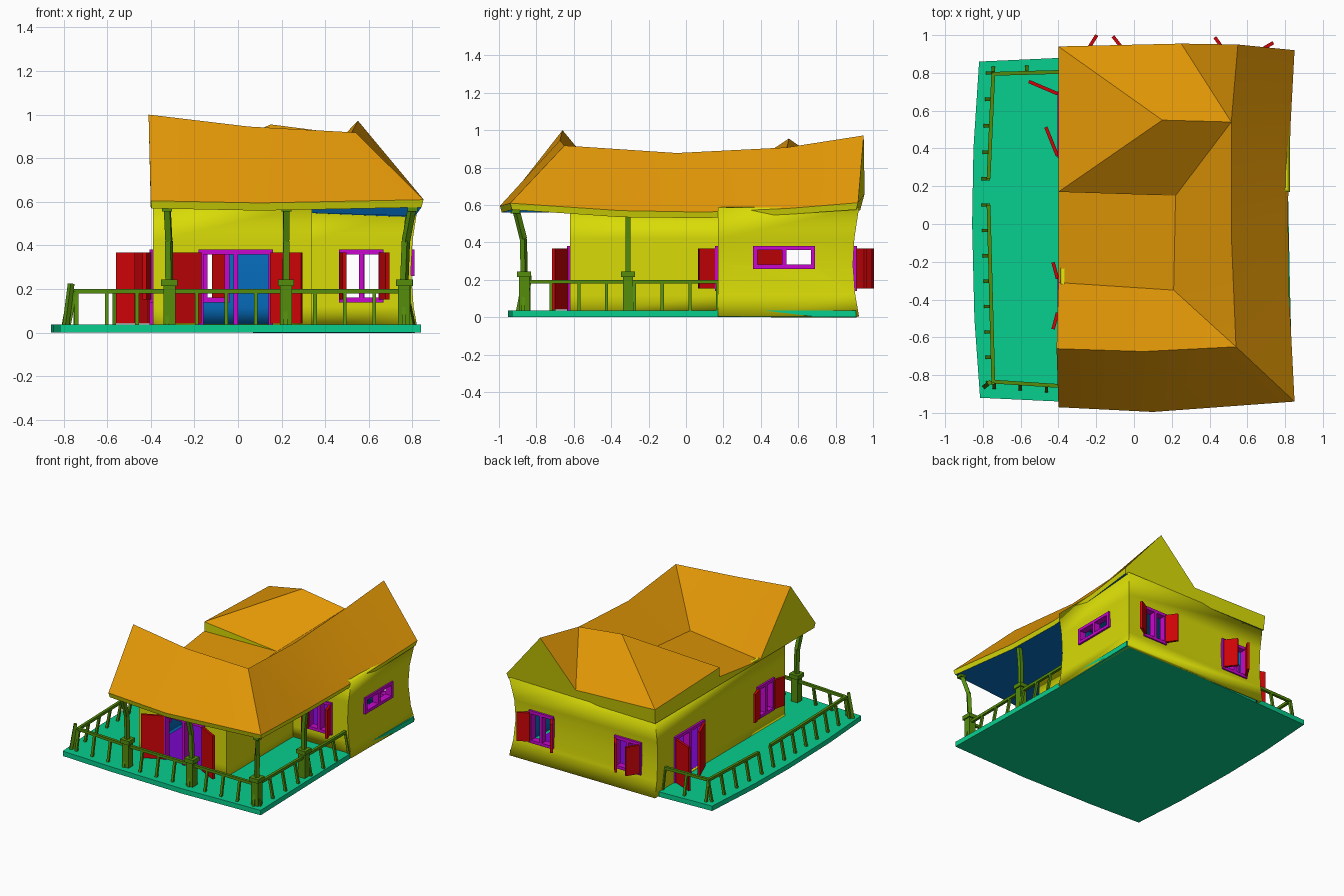
import bpy, bmesh
from math import radians, cos, sin, pi
from mathutils import Vector, Matrix

if "Cube" in bpy.data.objects:
    bpy.data.objects.remove(bpy.data.objects["Cube"])


def mat(name, r, g, b):
    m = bpy.data.materials.new(name)
    m.diffuse_color = (*[(c / 255) ** 2.2 for c in (r, g, b)], 1)
    m.use_nodes = True
    m.node_tree.nodes["Principled BSDF"].inputs["Base Color"].default_value = m.diffuse_color
    return m


YELLOW, ORANGE = mat("plaster", 215, 218, 15), mat("roofing", 225, 150, 15)
BLUE, GREEN = mat("interior", 15, 110, 190), mat("deck", 16, 205, 140)
RED, MAGENTA = mat("shutter", 205, 12, 16), mat("frame", 200, 15, 205)
OLIVE, PURPLE = mat("timber", 85, 140, 20), mat("inner_floor", 120, 15, 200)


def finish(name, bm, mats, smooth=0):
    me = bpy.data.meshes.new(name)
    bm.to_mesh(me)
    bm.free()
    ob = bpy.data.objects.new(name, me)
    bpy.context.collection.objects.link(ob)
    for m in mats:
        me.materials.append(m)
    if smooth:
        bpy.ops.object.select_all(action='DESELECT')
        ob.select_set(True)
        bpy.context.view_layer.objects.active = ob
        bpy.ops.object.shade_smooth_by_angle(angle=radians(smooth))
    return ob


def box(bm, c, s, M=Matrix()):
    bmesh.ops.create_cube(bm, size=1, matrix=M @ Matrix.Translation(c) @ Matrix.Diagonal((*s, 1)))


def bar(bm, a, b, w):
    a, b = Vector(a), Vector(b)
    R = Matrix.Translation((a + b) / 2) @ (b - a).to_track_quat('Z', 'Y').to_matrix().to_4x4()
    box(bm, (0, 0, 0), (w, w, (b - a).length), R)


def slab(name, pts, z0, z1, m):
    bm = bmesh.new()
    f = bm.faces.new([bm.verts.new((x, y, z0)) for x, y in pts])
    ext = bmesh.ops.extrude_face_region(bm, geom=[f])
    bmesh.ops.translate(bm, vec=(0, 0, z1 - z0),
                        verts=[v for v in ext['geom'] if isinstance(v, bmesh.types.BMVert)])
    bmesh.ops.recalc_face_normals(bm, faces=bm.faces)
    return finish(name, bm, [m])


# Deck with slightly wavy outline, and inner floor
slab("deck", [(-.82, .86), (-.85, .4), (-.857, 0), (-.845, -.5), (-.815, -.92), (-.39, -.94), (.2, -.952),
              (.84, -.93), (.825, -.3), (.815, .2), (.83, .91), (.2, .91), (-.38, .88)], 0, .037, GREEN)
slab("inner_floor", [(-.37, -.6), (.32, -.6), (.32, .19), (.77, .19), (.77, .87), (-.37, .87)], .036, .041, PURPLE)

# Walls: L-shaped shell, pinched at mid height
bm = bmesh.new()
rings = []
for z, d in ((.005, 0), (.12, .02), (.28, .032), (.42, .025), (.585, 0)):
    rings.append([bm.verts.new((x, y, z)) for x, y in (
        (-.39, -.62), (.34, -.62), (.34, .17), (.825 - d, .17), (.825 - d, .925 - d), (-.39, .925 - d))])
for a, b in zip(rings, rings[1:]):
    for i in range(6):
        j = (i + 1) % 6
        bm.faces.new((a[i], a[j], b[j], b[i]))
walls = finish("walls", bm, [YELLOW, BLUE], 40)
sol = walls.modifiers.new("thickness", 'SOLIDIFY')
sol.thickness, sol.offset, sol.material_offset = .03, -1, 1

# Openings: each has a wall cut, a frame with mullion and two hinged leaves
cut = bmesh.new()


def opening(name, x, y, ang, w, z0, z1, leaves):
    M = Matrix.Translation((x, y, 0)) @ Matrix.Rotation(ang, 4, 'Z')
    h, zc = z1 - z0, (z0 + z1) / 2
    box(cut, (0, 0, zc), (w, .14, h), M)
    fr = bmesh.new()
    for s in (-1, 0, 1):
        box(fr, (s * w / 2, -.01, zc), (.022, .05, h + .022), M)
    box(fr, (0, -.01, z1), (w, .05, .022), M)
    if z0 > .1:
        box(fr, (0, -.01, z0), (w, .05, .022), M)
    finish(name + "_frame", fr, [MAGENTA])
    if leaves:
        lf = bmesh.new()
        for s, a in zip((-1, 1), leaves):
            a = radians(a)
            H = M @ Matrix.Translation((s * w / 2, .015, zc)) @ Matrix.Rotation(pi - a if s > 0 else a, 4, 'Z')
            box(lf, (w / 4, 0, 0), (w / 2, .018, h - .005), H)
        finish(name + "_leaves", lf, [RED])


opening("front_door", -.01, -.62, pi, .32, .04, .37, (153, 155))
opening("front_window", .565, .17, pi, .18, .15, .37, (110, 82))
opening("right_window", .795, .525, -pi / 2, .31, .27, .37, None)
opening("left_door", -.39, .525, pi / 2, .33, .04, .37, (22, 113))
opening("left_window", -.39, -.38, pi / 2, .18, .15, .37, (165, 165))
opening("back_window_a", .57, .9, 0, .18, .15, .37, (125, 150))
opening("back_window_b", -.15, .9, 0, .2, .15, .37, (58, 52))
cutter = finish("opening_cutter", cut, [YELLOW])
cutter.hide_render = True
cutter.hide_viewport = True
cutter.display_type = 'WIRE'
bo = walls.modifiers.new("openings", 'BOOLEAN')
bo.object, bo.operation, bo.solver = cutter, 'DIFFERENCE', 'EXACT'

# Roof: ridges along the front and right, low flat bay, hipped rear bay
P = dict(
    E0=(-.4, -.97, .605), E1=(.1, -.995, .595), E2=(.85, -.94, .61),
    R1=(.82, -.35, .57), R2=(.815, .1, .562), R3=(.83, .55, .582), R4=(.85, .92, .612),
    F0=(-.41, -.66, 1.0), F1=(.05, -.675, .945), F2=(.54, -.65, .918),
    G1=(.515, -.05, .878), G2=(.515, .54, .908), G3=(.55, .95, .972),
    V1=(.21, -.35, .62), V2=(.22, .15, .655), L0=(-.4, -.31, .575), L1=(-.4, .17, .635),
    H0=(-.4, .17, .705), P0=(.15, .55, .955), B0=(-.4, .94, .68), B1=(.25, .955, .66))
bm = bmesh.new()
V = {k: bm.verts.new(c) for k, c in P.items()}
for f in ("E0 E1 F1 F0", "E1 E2 F2 F1", "E2 R1 F2", "R1 R2 G1", "R1 G1 F2", "R2 R3 G2 G1", "R3 R4 G3 G2",
          "F0 F1 V1 L0", "F1 F2 V1", "F2 G1 V1", "G1 V2 V1", "G1 G2 V2", "L0 V1 V2 L1",
          "H0 P0 B0", "H0 V2 G2 P0", "B0 P0 G2 B1", "G2 G3 B1"):
    bm.faces.new([V[k] for k in f.split()])
# gable ends, eave fascia and blue ceiling
low = {k: bm.verts.new((P[k][0] * .99, P[k][1] * .99, z)) for k, z in (
    ("E0", .57), ("E1", .56), ("E2", .575), ("R1", .535), ("R2", .53), ("R3", .55), ("R4", .575), ("B0", .57))}
eave = ["E0", "E1", "E2", "R1", "R2", "R3", "R4"]
skirt = [(low[a], low[b], V[b], V[a]) for a, b in zip(eave, eave[1:])]
skirt.append([low["R4"], low["B0"]] + [V[k] for k in ("B0", "B1", "G3", "R4")])
skirt.append([low["B0"], low["E0"]] + [V[k] for k in ("E0", "F0", "L0", "L1", "H0", "B0")])
skirt.append([V[k] for k in ("L1", "V2", "H0")])
for vs in skirt:
    bm.faces.new(vs).material_index = 1
bm.faces.new([low[k] for k in eave + ["B0"]]).material_index = 2
bmesh.ops.recalc_face_normals(bm, faces=bm.faces)
finish("roof", bm, [ORANGE, YELLOW, BLUE], 25)

# Porch posts on capped pedestals
bm = bmesh.new()
for x, y, tx, ty in ((-.315, -.865, -.325, -.915), (.22, -.865, .222, -.915),
                     (.762, -.865, .8, -.91), (.765, -.31, .785, -.31)):
    box(bm, (x, y, .125), (.055, .055, .19))
    box(bm, (x, y, .23), (.075, .075, .03))
    k = (x + (tx - x) * .2, y + (ty - y) * .1, .42)
    bar(bm, (x, y, .22), k, .028)
    bar(bm, k, (tx, ty, .58), .028)
    box(bm, (tx, ty, .565), (.045, .045, .02))
finish("porch_posts", bm, [OLIVE])

# Railings: top rail with evenly spaced balusters splayed outward at the foot
bm = bmesh.new()


def railing(a, b, n, out):
    a, b, o = Vector((*a, .19)), Vector((*b, .19)), Vector((*out, 0))
    bar(bm, a, b, .02)
    for i in range(n + 1):
        p = a.lerp(b, i / n)
        bar(bm, p + o * .03 - Vector((0, 0, .155)), p, .017)


railing((-.74, -.835), (-.325, -.862), 3, (0, -1))
railing((-.325, -.862), (.76, -.87), 8, (0, -1))
railing((-.745, -.84), (-.77, .1), 7, (-1, 0))
railing((-.77, .24), (-.745, .8), 4, (-1, 0))
railing((-.745, .795), (-.39, .805), 2, (0, 1))
railing((.765, -.87), (.775, .17), 7, (1, 0))
bar(bm, (-.79, -.86, .03), (-.765, -.84, .225), .022)
finish("railings", bm, [OLIVE])
